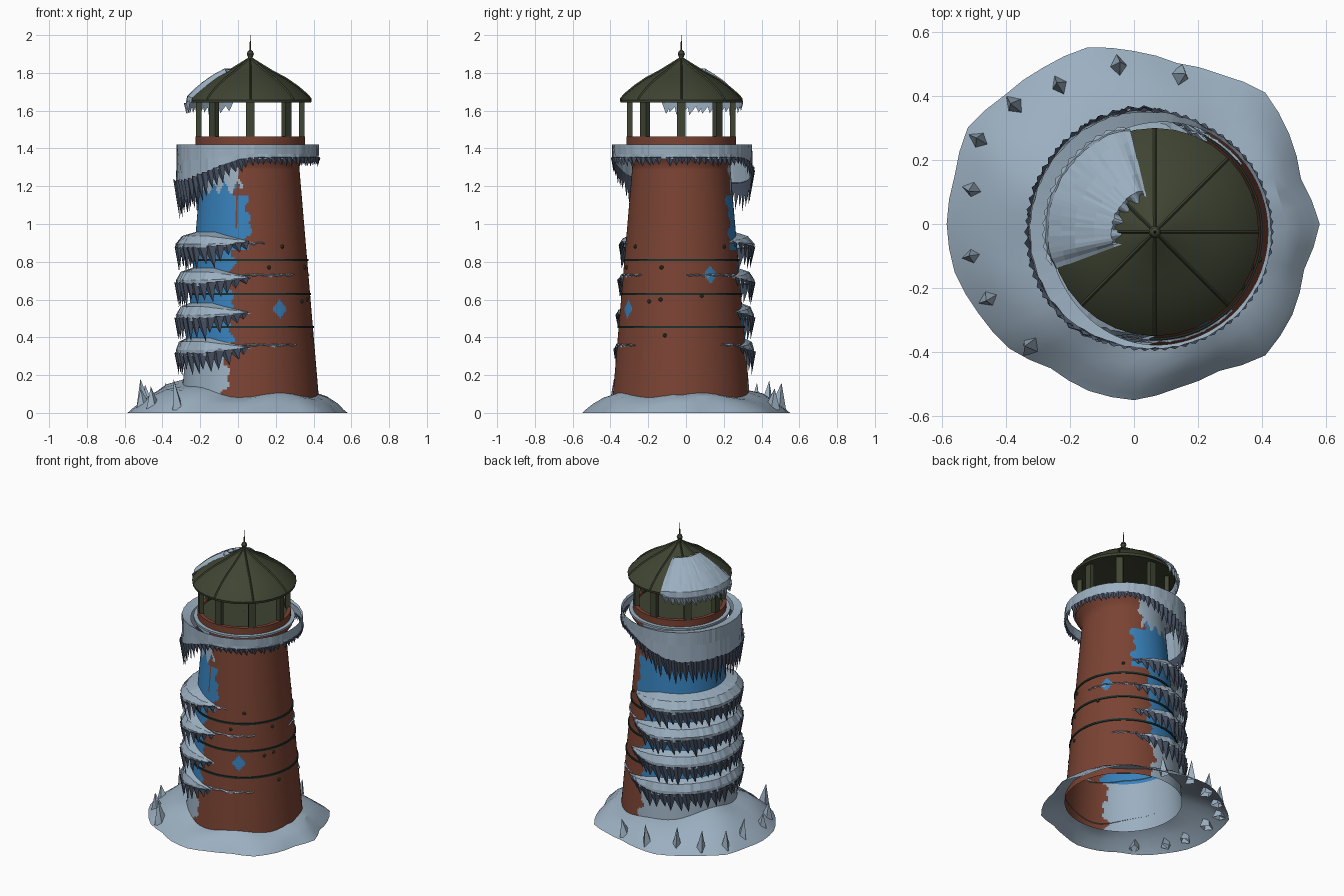
import bpy, bmesh, math, random
from mathutils import Vector, Matrix

if "Cube" in bpy.data.objects:
    bpy.data.objects.remove(bpy.data.objects["Cube"])
random.seed(4)
CX, CY = 0.065, -0.025          # tower axis
ICE = 165                       # direction the wind-blown ice faces (degrees)

def mat(name, c):
    m = bpy.data.materials.new(name)
    m.diffuse_color = (*c, 1)
    m.use_nodes = True
    m.node_tree.nodes["Principled BSDF"].inputs["Base Color"].default_value = m.diffuse_color
    return m

BRICK = mat("brick red", (0.195, 0.056, 0.033))
PALE = mat("pale ice", (0.33, 0.43, 0.53))
BLUE = mat("blue ice", (0.038, 0.22, 0.50))
SLATE = mat("slate icicle", (0.065, 0.085, 0.13))
OLIVE = mat("olive metal", (0.05, 0.058, 0.032))
BAND = mat("dark green band", (0.012, 0.03, 0.026))

def P(a, r, z):
    a = math.radians(a)
    return Vector((CX + r * math.cos(a), CY + r * math.sin(a), z))

def ad(a, b=ICE):
    return abs((a - b + 180) % 360 - 180)

def finish(name, bm, mats, smooth=None):
    me = bpy.data.meshes.new(name)
    bm.to_mesh(me)
    bm.free()
    ob = bpy.data.objects.new(name, me)
    bpy.context.collection.objects.link(ob)
    for m in mats:
        me.materials.append(m)
    if smooth:
        bpy.context.view_layer.objects.active = ob
        ob.select_set(True)
        bpy.ops.object.shade_smooth_by_angle(angle=math.radians(smooth))
        ob.select_set(False)
    return ob

def lathe(name, prof, mats, seg=64, rule=None, smooth=30):
    bm = bmesh.new()
    rows = [[bm.verts.new(P(360 * i / seg, r, z)) for i in range(seg)] for r, z in prof]
    for j in range(len(rows) - 1):
        for i in range(seg):
            k = (i + 1) % seg
            f = bm.faces.new((rows[j][i], rows[j][k], rows[j + 1][k], rows[j + 1][i]))
            if rule:
                f.material_index = rule(360 * (i + 0.5) / seg, (prof[j][1] + prof[j + 1][1]) / 2)
    return finish(name, bm, mats, smooth)

def frill(name, a0, a1, prof, tooth, step, tooth_mat=1, jit=0.005):
    """Ice sheet from a0 to a1 following prof(angle), with icicles along its hem."""
    bm = bmesh.new()
    n = int((a1 - a0) / 3)
    closed = a1 - a0 >= 360
    cols = []
    for i in range(n + (not closed)):
        a = a0 + (a1 - a0) * i / n
        cols.append([bm.verts.new(P(a, r + random.uniform(-jit, jit) * (k > 0), z))
                     for k, (r, z) in enumerate(prof(a))])
    for i in range(n):
        c, d = cols[i], cols[(i + 1) % len(cols)]
        for k in range(len(c) - 1):
            bm.faces.new((c[k], c[k + 1], d[k + 1], d[k]))
    a = a0 + step
    while a < a1 - step * 0.5:
        r, z = prof(a)[-1]
        ln = tooth(a) * random.uniform(0.75, 1.2)
        h = step * 0.85
        L = bm.verts.new(P(a - h, r - 0.004, prof(a - h)[-1][1] + 0.01))
        R = bm.verts.new(P(a + h, r - 0.004, prof(a + h)[-1][1] + 0.01))
        M = bm.verts.new(P(a, r + 0.007 + ln * 0.05, z + ln * 0.2))
        T = bm.verts.new(P(a + h * random.uniform(0, 0.8), r - 0.1 * ln, z - ln))
        for f in ((L, T, M), (M, T, R), (R, T, L), (L, M, R)):
            bm.faces.new(f).material_index = tooth_mat
        a += step
    return finish(name, bm, (PALE, SLATE))

# --- tower wall, coloured brick / pale ice / blue ice by direction and height
def rt(z):
    return 0.37 - 0.085 * z

def tower_rule(a, z):
    for wa, wz in ((299, 0.55), (30, 0.73)):        # small blue ice patches
        if math.radians(ad(a, wa)) * rt(z) / 0.04 + abs(z - wz) / 0.055 < 1:
            return 2
    d = ad(a) + 3 * math.sin(z * 31 + a * 0.02) + 2 * math.sin(z * 77)
    if z < 0.37:
        return 1 if d < 84 else 0
    if z > 1.19 + 0.03 * math.sin(a * 0.4):
        return 1 if d < 92 else 0
    if ad(a, 255) < 2 and z > 0.98:
        return 0
    return 2 if d < (103 if 0.86 < z < 1.15 else 86) else 0

lathe("tower", [(rt(z), z) for z in [0.05 + 0.0125 * i for i in range(101)]] +
      [(0.275, 1.34), (0.30, 1.375), (0.30, 1.415)], (BRICK, PALE, BLUE), 180, tower_rule)

# --- metal bands and rivets
for i, z in enumerate((0.455, 0.63, 0.81)):
    r = rt(z)
    lathe(f"band_{i}", [(r - .005, z - .006), (r + .006, z - .006), (r + .006, z + .006), (r - .005, z + .006)], [BAND], 96)
bm = bmesh.new()
for a, z in ((289, .77), (328, .59), (340, .6), (340, .77), (345, .41), (20, .62), (305, .88), (50, .88)):
    bmesh.ops.create_icosphere(bm, subdivisions=1, radius=0.012, matrix=Matrix.Translation(P(a, rt(z), z)))
finish("rivets", bm, [OLIVE])

# --- ice shelves on the windward side
for i, zt in enumerate((0.955, 0.765, 0.58, 0.395)):
    def w(a):
        return max(0, min(1, (105 - ad(a)) / 40))
    def shelf(a, zt=zt):
        zc, k = zt - 0.05, w(a)
        r = rt(zc) + 0.004
        p = (0.392 - r) * k
        return [(r - .012, zc + .05 * k + .004), (r + .65 * p, zc + .03 * k + .002),
                (r + p, zc - .012 * k), (r + .97 * p, zc - .04 * k - .004)]
    frill(f"ice_shelf_{i}", ICE - 105, ICE + 105, shelf, lambda a: 0.012 + 0.085 * w(a), 7)

# --- thin frost streaks running on around the tower
for i, (z, a0, a1) in enumerate(((.9, 255, 285), (.73, 260, 318), (.73, 5, 65), (.36, 260, 315), (.36, 38, 65))):
    def streak(a, z=z):
        zz = z + .004 * math.sin(a * .5)
        h = .003 + .003 * math.sin(a * .9)
        return [(rt(z) + .001, zz + h), (rt(z) + .007, zz), (rt(z) + .002, zz - h - .001)]
    frill(f"frost_streak_{i}", a0, a1, streak, lambda a: .004, 9, 0, .001)

# --- gallery ring growing into a hanging ice curtain
def cw(a):
    t = max(0, min(1, (110 - ad(a)) / 75))
    return t * t * (3 - 2 * t)

def curtain(a):
    k = cw(a)
    r = 0.363 + 0.026 * k
    return [(r - .01 - .05 * k, 1.41), (r, 1.422), (r, 1.37 - .04 * k), (r + .004 * k, 1.345 - .14 * k)]
frill("gallery_ice", -15, 345, curtain, lambda a: .035 + .125 * cw(a), 5, 1, .003)

# --- gallery deck, lantern drum and floor
lathe("gallery_deck", [(0.24, 1.418), (0.315, 1.418), (0.315, 1.405), (0.26, 1.38)], [PALE])
lathe("lantern_drum", [(0.29, 1.40), (0.29, 1.462), (0.265, 1.462), (0.265, 1.44)], [BRICK])
lathe("lantern_floor", [(0.27, 1.447), (0.001, 1.447)], [OLIVE])

# --- lantern posts
bm = bmesh.new()
for i in range(8):
    m = (Matrix.Translation(P(45 * i, 0.272, 1.555)) @ Matrix.Rotation(math.radians(45 * i), 4, 'Z')
         @ Matrix.Diagonal((0.03, 0.045, 0.20, 1)))
    bmesh.ops.create_cube(bm, size=1, matrix=m)
finish("lantern_posts", bm, [OLIVE])

# --- roof with ribs, ball and spike
ROOF = [(.325, 1.657), (.30, 1.685), (.25, 1.727), (.19, 1.768), (.12, 1.805), (.06, 1.842), (.012, 1.872)]
lathe("roof", [(.001, 1.66), (.28, 1.65), (.322, 1.642)] + ROOF + [(.012, 1.885)], [OLIVE], 32)

def rz(r):
    for (r0, z0), (r1, z1) in zip(ROOF, ROOF[1:]):
        if r1 <= r <= r0:
            return z0 + (z1 - z0) * (r0 - r) / (r0 - r1)
    return ROOF[0][1]

bm = bmesh.new()
for i in range(8):
    prev = None
    for r, z in ROOF:
        h = math.degrees(0.007 / r)
        cur = [bm.verts.new(P(45 * i + s * h, r, z + dz)) for s, dz in ((-1, -.003), (0, .008), (1, -.003))]
        if prev:
            for k in range(2):
                bm.faces.new((prev[k], prev[k + 1], cur[k + 1], cur[k]))
        prev = cur
finish("roof_ribs", bm, [OLIVE])
lathe("finial", [(.001, 1.88), (.013, 1.885), (.019, 1.9), (.013, 1.915), (.004, 1.921), (.003, 1.96), (.0005, 2.0)], [OLIVE], 12)

# --- snow patch on the roof
def snow(a):
    k = min(1, max(0.15, (48.5 - ad(a, 152)) / 8))
    r0 = .115 + .012 * math.sin(a * .3)
    return [(r0, rz(r0))] + [(r, rz(r) + .026 * k) for r in (.135, .19, .25, .295)] + \
           [(.325 + .01 * k, 1.665 + .012 * k), (.327 + .016 * k, 1.65 - .02 * k)]
frill("roof_snow", 103.5, 200.5, snow, lambda a: .05, 6, 0, .003)

# --- snow drift around the foot: outer radius every 15 degrees
OUT = [.58, .54, .56, .58, .54, .52, .54, .57, .565, .57, .60, .58, .585, .58, .56, .55,
       .52, .54, .55, .53, .53, .58, .57, .55]
bm = bmesh.new()
rows = []
N = 48
for t in (0, .12, .35, .65, 1):
    row = []
    for i in range(N):
        a = 360 * i / N
        r = (OUT[i // 2] + OUT[(i + i % 2) // 2 % 24]) / 2
        o = Vector((r * math.cos(math.radians(a)), r * math.sin(math.radians(a)), 0))
        top = .095 + .012 * math.sin(a * .09) + .075 * max(0, math.cos(math.radians(a - ICE))) ** 1.5
        p = o.lerp(P(a, .358, 0), t)
        p.z = top * (1 - (1 - t) ** 1.7) + (random.uniform(-.005, .005) if 0 < t < 1 else 0)
        row.append(bm.verts.new(p))
    rows.append(row)
for p, q in zip(rows, rows[1:]):
    for i in range(N):
        k = (i + 1) % N
        bm.faces.new((p[i], p[k], q[k], q[i]))
finish("snow_drift", bm, [PALE], 25)

# --- ice spikes standing in the drift
bm = bmesh.new()
for x, y, h in ((.14, .46, .13), (-.05, .49, .16), (-.23, .43, .17), (-.37, .37, .16), (-.48, .26, .15),
                (-.5, .11, .18), (-.5, -.1, .13), (-.45, -.23, .14), (-.32, -.38, .18)):
    d = Vector((x, y, 0)).normalized()
    s = Vector((-d.y, d.x, 0))
    c = Vector((x, y, .015))
    base = [bm.verts.new(c + v) for v in (d * .04, s * .032, d * -.05, s * -.032)]
    tip = bm.verts.new(c + d * .015 + s * random.uniform(-.02, .02) + Vector((0, 0, h - .015)))
    for k in range(4):
        bm.faces.new((base[k], base[(k + 1) % 4], tip))
finish("ice_spikes", bm, [PALE])
